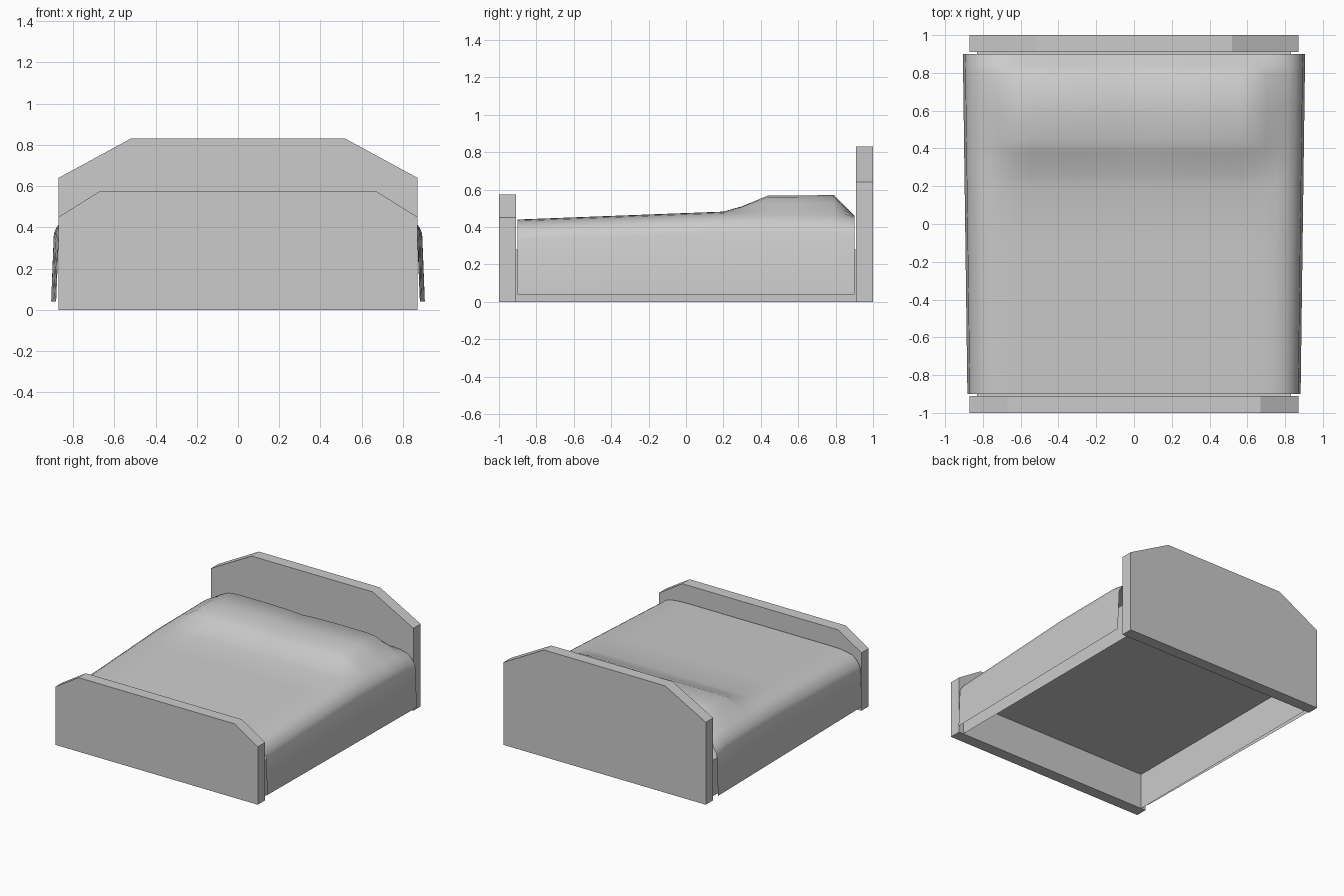
import bpy, bmesh

if "Cube" in bpy.data.objects:
    bpy.data.objects.remove(bpy.data.objects["Cube"])


def make_object(name, bm):
    bmesh.ops.recalc_face_normals(bm, faces=bm.faces)
    me = bpy.data.meshes.new(name)
    bm.to_mesh(me)
    bm.free()
    ob = bpy.data.objects.new(name, me)
    bpy.context.collection.objects.link(ob)
    return ob


def board(name, y0, y1, shoulder, top_half, top):
    """Bed end: chamfered outline extruded along y."""
    half = [(0.87, 0), (0.87, shoulder), (top_half, top)]
    outline = half + [(-x, z) for x, z in reversed(half)]
    bm = bmesh.new()
    face = bm.faces.new([bm.verts.new((x, y0, z)) for x, z in outline])
    ext = bmesh.ops.extrude_face_region(bm, geom=[face])["geom"]
    bmesh.ops.translate(bm, vec=(0, y1 - y0, 0),
                        verts=[v for v in ext if isinstance(v, bmesh.types.BMVert)])
    return make_object(name, bm)


def lerp_table(table, t):
    for (a, va), (b, vb) in zip(table, table[1:]):
        if t <= b:
            return va + (vb - va) * (t - a) / (b - a)
    return table[-1][1]


# Headboard and footboard
board("headboard", 0.91, 1.0, 0.64, 0.52, 0.83)
board("footboard", -1.0, -0.91, 0.45, 0.67, 0.575)

# Bed base: box open underneath
bm = bmesh.new()
bmesh.ops.create_cube(bm, size=1)
for v in bm.verts:
    v.co = (v.co.x * 1.66, v.co.y * 1.82, (v.co.z + 0.5) * 0.28)
bottom = [f for f in bm.faces if f.calc_center_median().z < 0.01]
bmesh.ops.delete(bm, geom=bottom, context='FACES_ONLY')
make_object("bed_base", bm)

# Blanket: draped sheet, raised over the pillows
BASE = [(-0.9, 0.44), (0.22, 0.483), (0.79, 0.48), (0.9, 0.46)]
PILLOW = [(-0.9, 0), (0.2, 0), (0.3, 0.028), (0.38, 0.062), (0.44, 0.087),
          (0.79, 0.09), (0.9, 0.0)]
# x inset from hem, drop below the top, share of the pillow height
SECTION = [(0.0, None, 0), (0.012, 0.11, 0), (0.022, 0.085, 0), (0.045, 0.05, 0),
           (0.085, 0.022, 0.03), (0.14, 0.008, 0.2), (0.2, 0.002, 0.55),
           (0.27, 0, 0.9), (0.35, 0, 1), (0.6, 0, 1), (0.8, 0, 0.95)]
ROWS = [-0.9, -0.5, -0.1, 0.2, 0.25, 0.3, 0.38, 0.44, 0.6, 0.79, 0.84, 0.9]

bm = bmesh.new()
grid = []
for y in ROWS:
    w = 0.882 + 0.024 * (y + 0.9) / 1.8
    top, rise = lerp_table(BASE, y), lerp_table(PILLOW, y)
    half = [(w - inset, 0.04 if drop is None else top - drop + rise * share)
            for inset, drop, share in SECTION]
    pts = half + [(0, top + rise * 0.88)] + [(-x, z) for x, z in reversed(half)]
    grid.append([bm.verts.new((x, y, z)) for x, z in pts])
for r0, r1 in zip(grid, grid[1:]):
    for i in range(len(r0) - 1):
        bm.faces.new((r0[i], r0[i + 1], r1[i + 1], r1[i]))
blanket = make_object("blanket", bm)
blanket.data.shade_smooth()
